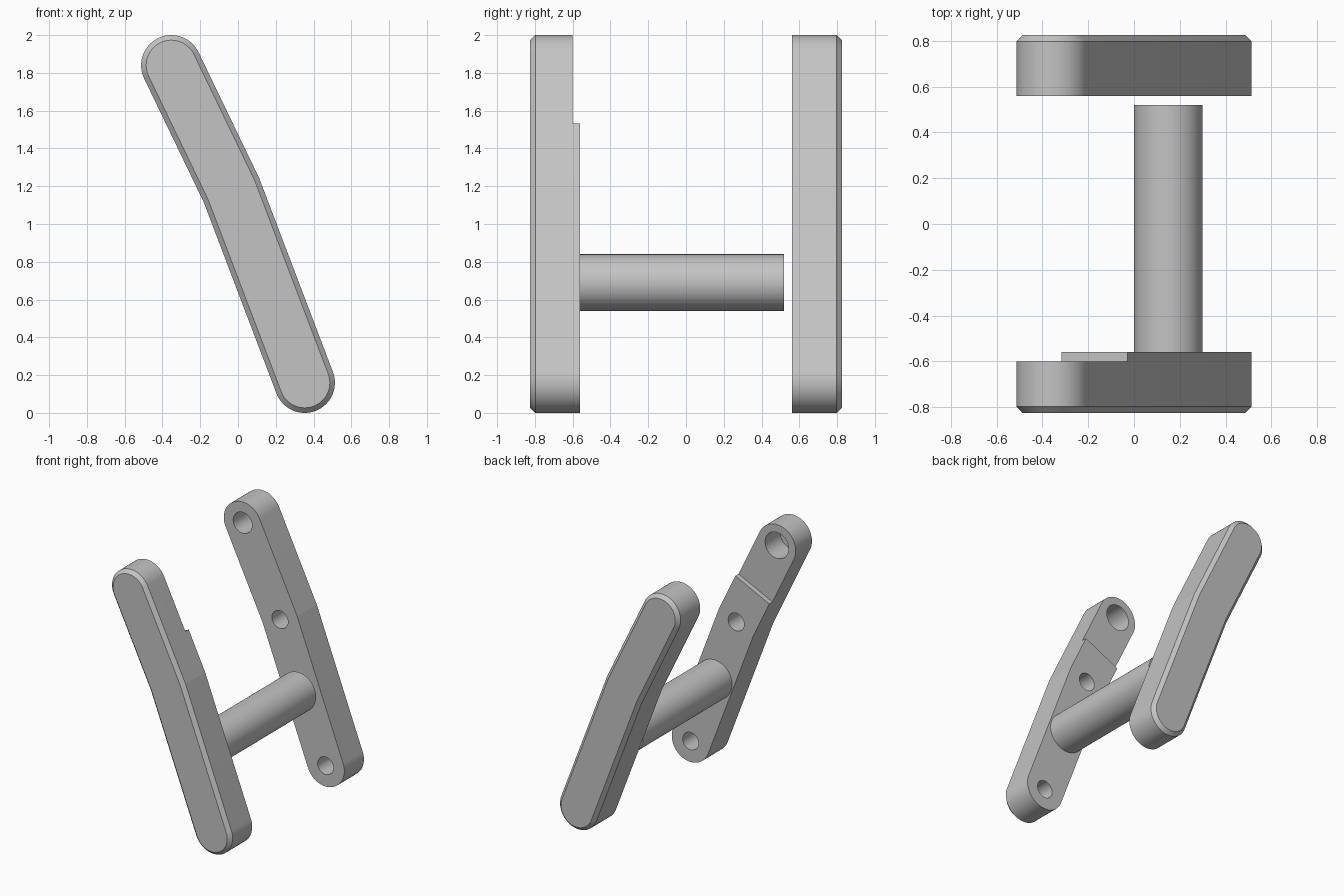
import bpy, bmesh, math
from mathutils import Vector, Matrix

cube = bpy.data.objects.get("Cube")
if cube:
    bpy.data.objects.remove(cube, do_unlink=True)

# Centre line of the bent arm in the x-z plane
TOP, BEND, FOOT = Vector((-0.353, 1.84)), Vector((-0.035, 1.18)), Vector((0.353, 0.16))
RADIUS, CHAMFER = 0.16, 0.027
INNER, OUTER = 0.56, 0.825
ARC = 48

grey = bpy.data.materials.new("plain grey")
grey.use_nodes = True
grey.diffuse_color = (0.55, 0.55, 0.55, 1)
grey.node_tree.nodes["Principled BSDF"].inputs["Base Color"].default_value = grey.diffuse_color


def to_object(bm, name):
    bmesh.ops.recalc_face_normals(bm, faces=bm.faces)
    mesh = bpy.data.meshes.new(name)
    bm.to_mesh(mesh)
    bm.free()
    mesh.materials.append(grey)
    obj = bpy.data.objects.new(name, mesh)
    bpy.context.collection.objects.link(obj)
    return obj


def activate(obj):
    bpy.ops.object.select_all(action='DESELECT')
    obj.select_set(True)
    bpy.context.view_layer.objects.active = obj


def smooth(obj):
    activate(obj)
    bpy.ops.object.shade_smooth_by_angle(angle=math.radians(4.4))


def cut(obj, cutter):
    activate(obj)
    mod = obj.modifiers.new("cut", 'BOOLEAN')
    mod.operation = 'DIFFERENCE'
    mod.solver = 'EXACT'
    mod.object = cutter
    bpy.ops.object.modifier_apply(modifier=mod.name)
    bpy.data.objects.remove(cutter, do_unlink=True)


def rod(name, centre, radius, y0, y1):
    """Cylinder lying along y."""
    bm = bmesh.new()
    place = Matrix.Translation((centre[0], (y0 + y1) / 2, centre[1])) @ Matrix.Rotation(math.pi / 2, 4, 'X')
    bmesh.ops.create_cone(bm, cap_ends=True, segments=2 * ARC, radius1=radius,
                          radius2=radius, depth=abs(y1 - y0), matrix=place)
    return to_object(bm, name)


def outline(r):
    """Rounded, bent bar outline at distance r from the centre line."""
    upper, lower = (TOP - BEND).normalized(), (BEND - FOOT).normalized()
    right = [Vector((d.y, -d.x)) for d in (upper, lower)]
    miter = (right[0] + right[1]).normalized()
    corner = miter * (r / miter.dot(right[0]))

    def arc(centre, start):
        a = math.atan2(start.y, start.x)
        return [centre + r * Vector((math.cos(a + math.pi * i / ARC), math.sin(a + math.pi * i / ARC)))
                for i in range(ARC + 1)]
    return arc(TOP, right[0]) + [BEND - corner] + arc(FOOT, -right[1]) + [BEND + corner]


def arm(name, side):
    """Bar with a chamfered outer face; side is -1 for front, 1 for back."""
    bm = bmesh.new()
    rings = []
    for y, r in ((INNER, RADIUS), (OUTER - CHAMFER, RADIUS), (OUTER, RADIUS - CHAMFER)):
        rings.append([bm.verts.new((p.x, side * y, p.y)) for p in outline(r)])
    for a, b in zip(rings, rings[1:]):
        for i in range(len(a)):
            j = (i + 1) % len(a)
            bm.faces.new((a[i], a[j], b[j], b[i]))
    bm.faces.new(rings[0])
    bm.faces.new(rings[-1])
    return to_object(bm, name)


front_arm = arm("front_arm", -1)
back_arm = arm("back_arm", 1)

# Shallow step across the upper inner face of the front arm
direction = (TOP - BEND).normalized()
middle = BEND + direction * (0.315 + 0.5)
bm = bmesh.new()
tilt = math.atan2(direction.x, direction.y)
bmesh.ops.create_cube(bm, size=1, matrix=Matrix.Translation((middle.x, -0.5, middle.y))
                      @ Matrix.Rotation(tilt, 4, 'Y') @ Matrix.Diagonal((1, 0.2, 1, 1)))
cut(front_arm, to_object(bm, "step_cutter"))

# Blind holes in the inner faces
for obj, side, top_radius in ((front_arm, -1, 0.1), (back_arm, 1, 0.08)):
    for centre, radius in ((TOP, top_radius), (BEND, 0.068), (FOOT, 0.067)):
        cut(obj, rod("hole_cutter", centre, radius, side * 0.5, side * 0.785))
    smooth(obj)

# Cross peg, standing on the front arm and stopping short of the back arm
smooth(rod("cross_peg", (0.15, 0.69), 0.15, -INNER, 0.52))
